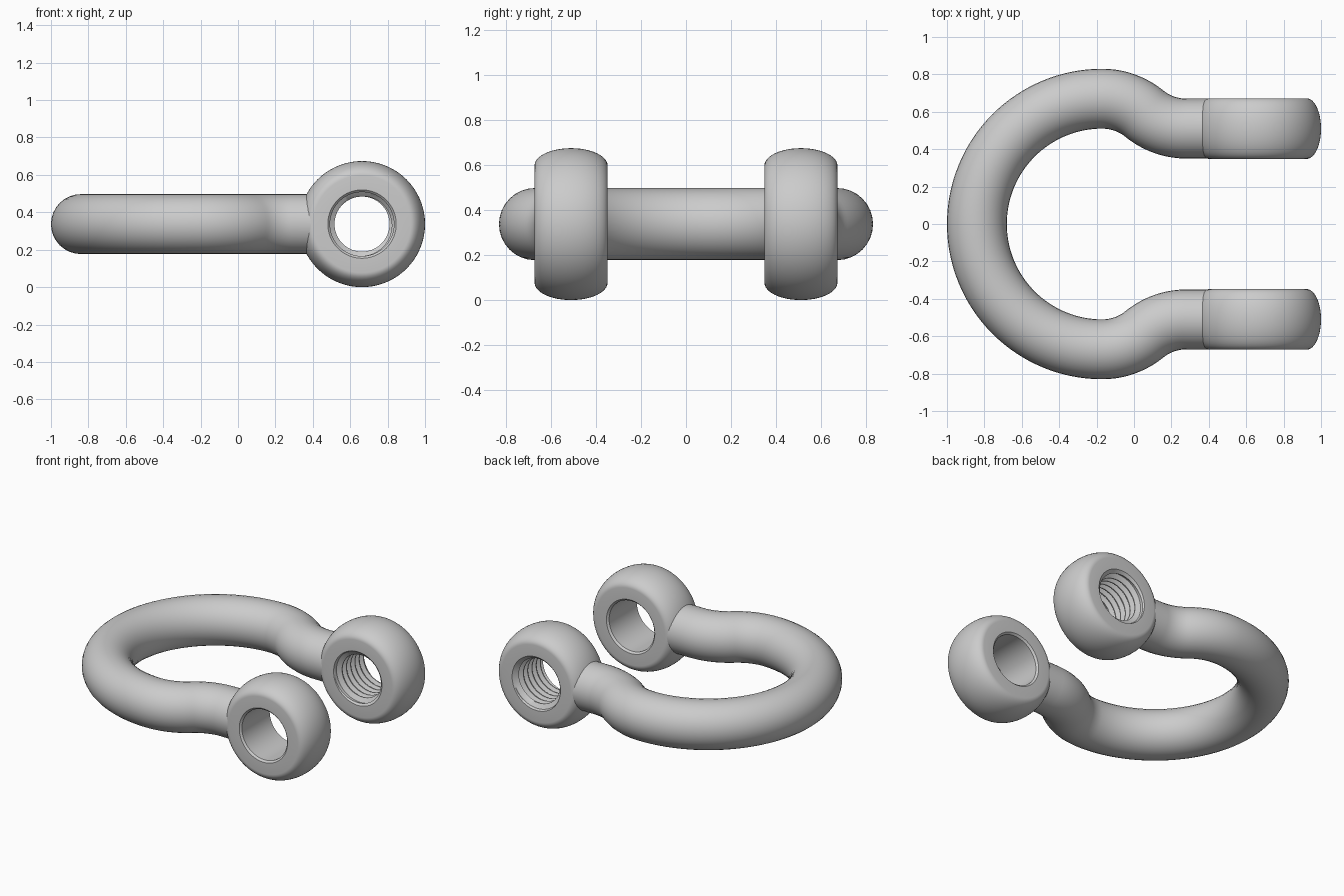
import bpy, bmesh
from math import sin, cos, pi, radians, tau

if "Cube" in bpy.data.objects:
    bpy.data.objects.remove(bpy.data.objects["Cube"])

ZC = 0.337            # height of the centre plane
EYE_X, EYE_Y = 0.663, 0.51
H = 0.162             # half thickness of each eye
SEG = 72


def ring_point(r, y, a):
    return (r * cos(a), y, r * sin(a))


def revolve(bm, profile, closed=False):
    rows = [[bm.verts.new(ring_point(r, y, tau * j / SEG)) for j in range(SEG)]
            for r, y in profile]
    if closed:
        rows.append(rows[0])
    for a, b in zip(rows, rows[1:]):
        for j in range(SEG):
            k = (j + 1) % SEG
            bm.faces.new((a[j], a[k], b[k], b[j]))


def thread(bm, pitch, crest, root, mouth):
    # helical rows, clamped to the faces of the eye; the seam shifts by one pitch
    shape = [root, crest, crest, root]
    steps = [0, 0.38, 0.52, 0.9]
    k = len(shape)
    turns = int(2 * H / pitch) + 2
    rows = []
    for i in range(-k, turns * k + k):
        row = []
        for j in range(SEG + 1):
            y = -H + (i // k + steps[i % k] + j / SEG) * pitch
            y = max(-H, min(H, y))
            d = H - abs(y)
            r = mouth if d < 1e-6 else max(shape[i % k], mouth - d)
            row.append(bm.verts.new(ring_point(r, y, tau * j / SEG)))
        rows.append(row)
    for a, b in zip(rows, rows[1:]):
        for j in range(SEG):
            bm.faces.new((a[j], a[j + 1], b[j + 1], b[j]))


def finish(bm, name, y):
    bmesh.ops.remove_doubles(bm, verts=bm.verts, dist=1e-5)
    bmesh.ops.recalc_face_normals(bm, faces=bm.faces)
    me = bpy.data.meshes.new(name)
    bm.to_mesh(me)
    bm.free()
    ob = bpy.data.objects.new(name, me)
    ob.location = (EYE_X, y, ZC)
    bpy.context.collection.objects.link(ob)
    smooth(ob)


def smooth(ob):
    bpy.ops.object.select_all(action='DESELECT')
    ob.select_set(True)
    bpy.context.view_layer.objects.active = ob
    bpy.ops.object.shade_smooth_by_angle(angle=radians(30))


# Rounded outside of an eye: flat faces joined by a half ellipse
MOUTH = 0.183
N = 24
outer = [(MOUTH, -H)]
outer += [(0.26 + 0.077 * cos(t), H * sin(t))
          for t in (-pi / 2 + pi * i / N for i in range(N + 1))]
outer += [(MOUTH, H)]

# Plain eye with a small chamfer
bm = bmesh.new()
revolve(bm, outer + [(0.171, H - 0.012), (0.171, -H + 0.012)], closed=True)
finish(bm, "plain_eye", -EYE_Y)

# Threaded eye
bm = bmesh.new()
revolve(bm, outer)
thread(bm, 0.046, 0.147, 0.177, MOUTH)
finish(bm, "threaded_eye", EYE_Y)

# Bow centre line: big arc, then an S bend into the straight arm
CX, R, S, A = -0.17, 0.67, 0.357, radians(39.1)
half = [(CX + R * cos(t), R * sin(t))
        for t in (pi - pi / 2 * i / 32 for i in range(33))]
half += [(CX + S * sin(A * i / 10), R - S * (1 - cos(A * i / 10))) for i in range(1, 11)]
end_x = CX + 2 * S * sin(A)
half += [(end_x - S * sin(A * i / 10), EYE_Y + S * (1 - cos(A * i / 10)))
         for i in range(9, -1, -1)]
half += [(0.45, EYE_Y)]
path = [(x, -y) for x, y in reversed(half[1:])] + half

# Bow: round bar swept along the centre line
cu = bpy.data.curves.new("bow", 'CURVE')
cu.dimensions = '3D'
cu.bevel_depth = 0.16
cu.bevel_resolution = 14
cu.use_fill_caps = True
sp = cu.splines.new('POLY')
sp.points.add(len(path) - 1)
for p, (x, y) in zip(sp.points, path):
    p.co = (x, y, ZC, 1)
bow = bpy.data.objects.new("bow", cu)
bpy.context.collection.objects.link(bow)
bpy.ops.object.select_all(action='DESELECT')
bow.select_set(True)
bpy.context.view_layer.objects.active = bow
bpy.ops.object.convert(target='MESH')
smooth(bpy.context.view_layer.objects.active)
